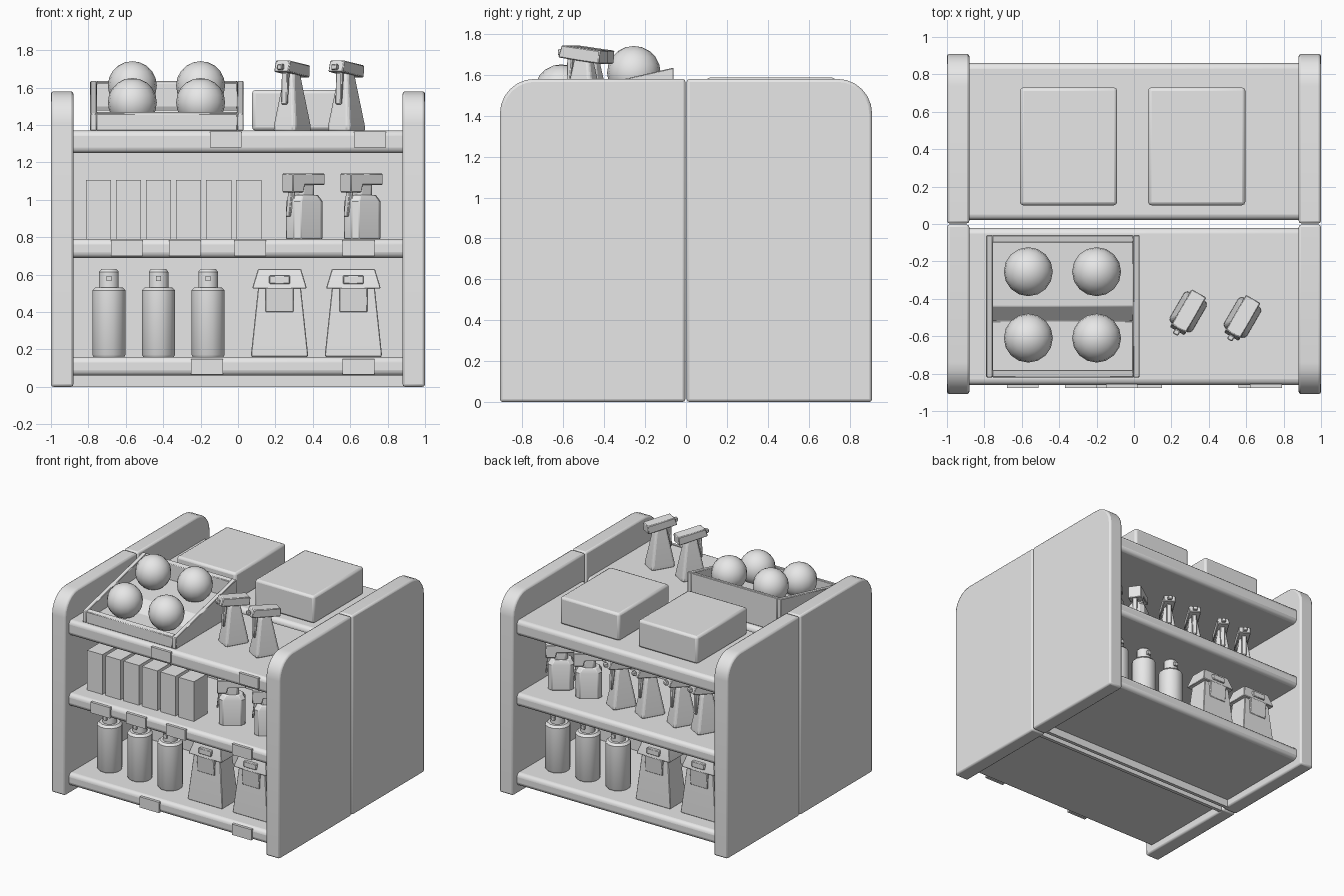
import bpy, bmesh, math
from mathutils import Matrix, Vector

if "Cube" in bpy.data.objects:
    bpy.data.objects.remove(bpy.data.objects["Cube"])

grey = bpy.data.materials.new("plain_grey")
grey.diffuse_color = (0.8, 0.8, 0.8, 1)
grey.use_nodes = True
grey.node_tree.nodes["Principled BSDF"].inputs["Base Color"].default_value = grey.diffuse_color


# ---- helpers ----
def loft(bm, rings):
    """Skin a stack of equal-length 3D rings and cap both ends."""
    vs = [[bm.verts.new(p) for p in r] for r in rings]
    n = len(vs[0])
    for a, b in zip(vs, vs[1:]):
        for i in range(n):
            bm.faces.new((a[i], a[(i + 1) % n], b[(i + 1) % n], b[i]))
    bm.faces.new(vs[0][::-1])
    bm.faces.new(vs[-1])


def rect(w, d, z, c=0.0, x=0, y=0):
    """Rectangle ring at height z, with corners cut by c."""
    a, b = w / 2, d / 2
    if c:
        p = [(-a + c, -b), (a - c, -b), (a, -b + c), (a, b - c),
             (a - c, b), (-a + c, b), (-a, b - c), (-a, -b + c)]
    else:
        p = [(-a, -b), (a, -b), (a, b), (-a, b)]
    return [(x + u, y + v, z) for u, v in p]


def ngon(r, z, n=12):
    return [(r * math.cos(2 * math.pi * (i + .5) / n),
             r * math.sin(2 * math.pi * (i + .5) / n), z) for i in range(n)]


def prism_x(bm, pts, x0, x1):
    """Extrude a (y, z) profile along x."""
    loft(bm, [[(x, y, z) for y, z in pts] for x in (x0, x1)])


def box(bm, x0, x1, y0, y1, z0, z1):
    prism_x(bm, [(y0, z0), (y1, z0), (y1, z1), (y0, z1)], x0, x1)


def finish(name, bm, mat=Matrix(), bevel=0, seg=1):
    bmesh.ops.recalc_face_normals(bm, faces=bm.faces)
    me = bpy.data.meshes.new(name)
    bm.to_mesh(me)
    bm.free()
    me.materials.append(grey)
    ob = bpy.data.objects.new(name, me)
    ob.matrix_world = mat
    bpy.context.collection.objects.link(ob)
    if bevel:
        m = ob.modifiers.new("edge", 'BEVEL')
        m.width, m.segments = bevel, seg
        m.limit_method, m.angle_limit = 'ANGLE', math.radians(40)
    bpy.ops.object.select_all(action='DESELECT')
    ob.select_set(True)
    bpy.context.view_layer.objects.active = ob
    bpy.ops.object.shade_smooth_by_angle(angle=math.radians(35))
    return ob


def place(unit, x, y, z, deg=0, s=1):
    return (unit @ Matrix.Translation((x, y, z))
            @ Matrix.Rotation(math.radians(deg), 4, 'Z') @ Matrix.Scale(s, 4))


# ---- goods ----
def trigger_bottle(mat):
    bm = bmesh.new()
    loft(bm, [rect(.14, .19, 0, .015), rect(.138, .186, .03, .015),
              rect(.07, .10, .27, .012), rect(.06, .085, .31, .012)])
    # sloped head, nozzle and trigger
    prism_x(bm, [(-.12, .315), (.11, .283), (.115, .348), (-.10, .375)], -.045, .045)
    box(bm, -.016, .016, -.14, -.11, .325, .355)
    prism_x(bm, [(-.085, .31), (-.055, .31), (-.075, .14), (-.09, .14)], -.018, .018)
    finish("trigger_bottle", bm, mat, .005)


def squat_bottle(mat):
    bm = bmesh.new()
    loft(bm, [rect(.13, .19, 0, .03), rect(.13, .19, .20, .03), rect(.10, .15, .235, .03)])
    loft(bm, [rect(.08, .10, .22, .02), rect(.08, .10, .30, .02)])
    # wide spray head and trigger
    prism_x(bm, [(-.11, .25), (-.04, .25), (-.03, .29), (.10, .29), (.10, .35), (-.11, .35)], -.05, .05)
    prism_x(bm, [(-.095, .26), (-.07, .26), (-.10, .12), (-.112, .12)], -.018, .018)
    finish("squat_bottle", bm, mat, .004)


def pump_bottle(mat):
    bm = bmesh.new()
    loft(bm, [ngon(.085, 0), ngon(.092, .012), ngon(.092, .355), ngon(.075, .372)])
    loft(bm, [ngon(.054, .365), ngon(.054, .455), ngon(.042, .47)])
    box(bm, -.014, .014, -.068, -.04, .405, .433)
    finish("pump_bottle", bm, mat)


def jug(mat):
    bm = bmesh.new()
    loft(bm, [rect(.30, .20, 0), rect(.305, .20, .015), rect(.225, .15, .39)])
    # flared cap, grip bump and front panel
    loft(bm, [rect(.29, .20, .365), rect(.285, .195, .38), rect(.23, .14, .47)])
    box(bm, -.055, .055, -.105, -.06, .39, .435)
    prism_x(bm, [(-.10, .37), (-.06, .37), (-.06, .24), (-.089, .24)], -.075, .075)
    finish("jug", bm, mat, .004)


# ---- two shelf units back to back ----
def shelf_unit(unit):
    # side panels with a rounded upper corner
    arc = [(-.74 - .17 * math.sin(t), 1.41 + .17 * math.cos(t))
           for t in (math.radians(15 * i) for i in range(7))]
    for s in (-1, 1):
        bm = bmesh.new()
        prism_x(bm, [(-.003, 0), (-.003, 1.58)] + arc + [(-.91, 0)], s * .88, s * 1.0)
        finish("side_panel", bm, unit, .014, 2)
    # back panel
    bm = bmesh.new()
    box(bm, -.89, .89, -.05, -.022, 0, 1.30)
    finish("back_panel", bm, unit)
    # shelves
    for z0, z1 in ((.06, .16), (.69, .79), (1.25, 1.37)):
        bm = bmesh.new()
        box(bm, -.92, .92, -.86, -.022, z0, z1)
        finish("shelf", bm, unit, .03, 3)
    # bottom shelf goods
    for x in (-.69, -.425, -.16):
        pump_bottle(place(unit, x, -.62, .16))
    for x in (.222, .617):
        jug(place(unit, x, -.63, .16))


front = Matrix()
back = Matrix.Rotation(math.pi, 4, 'Z')
shelf_unit(front)
shelf_unit(back)

# middle shelf goods, front
for i in range(6):
    x = -.745 + i * .1605
    bm = bmesh.new()
    box(bm, x - .067, x + .067, -.73, -.56, .79, 1.105)
    finish("carton", bm)
for x in (.355, .665):
    squat_bottle(place(front, x, -.58, .79, -55))

# middle shelf goods, back
for x in (-.69, -.445):
    squat_bottle(place(back, x, -.58, .79, -55))
for x in (-.16, .09, .37, .58):
    trigger_bottle(place(back, x, -.58, .79, -30))

# top shelf sprays
for x, y in ((.29, -.47), (.58, -.50)):
    trigger_bottle(place(front, x, y, 1.37, -30))

# sloped display crate with stepped floor
bm = bmesh.new()
side = [(-.82, 1.37), (-.06, 1.37), (-.06, 1.635), (-.82, 1.46)]
prism_x(bm, side, -.79, -.755)
prism_x(bm, side, -.005, .03)
prism_x(bm, [(-.82, 1.37), (-.78, 1.37), (-.78, 1.469), (-.82, 1.46)], -.757, -.003)
prism_x(bm, [(-.10, 1.37), (-.06, 1.37), (-.06, 1.635), (-.10, 1.626)], -.757, -.003)
prism_x(bm, [(-.785, 1.372), (-.095, 1.372), (-.095, 1.50), (-.44, 1.48),
             (-.52, 1.40), (-.785, 1.395)], -.757, -.003)
finish("display_crate", bm, bevel=.004)

# balls in the crate
for x in (-.565, -.20):
    for y, z in ((-.255, 1.61), (-.61, 1.52)):
        bm = bmesh.new()
        bmesh.ops.create_uvsphere(bm, u_segments=16, v_segments=10, radius=.131)
        finish("ball", bm, Matrix.Translation((x, y, z)))

# large packs on the back top shelf
for x in (-.35, .335):
    bm = bmesh.new()
    box(bm, x - .26, x + .26, .10, .73, 1.37, 1.587)
    finish("large_pack", bm, bevel=.018, seg=2)

# price tags on the front shelf edges
for z0, z1, xs in ((1.28, 1.365, (-.065, .705)),
                   (.70, .785, (-.595, -.285, .065, .645)),
                   (.065, .15, (-.165, .645))):
    for x in xs:
        bm = bmesh.new()
        box(bm, x - .085, x + .085, -.876, -.855, z0, z1)
        finish("price_tag", bm)
